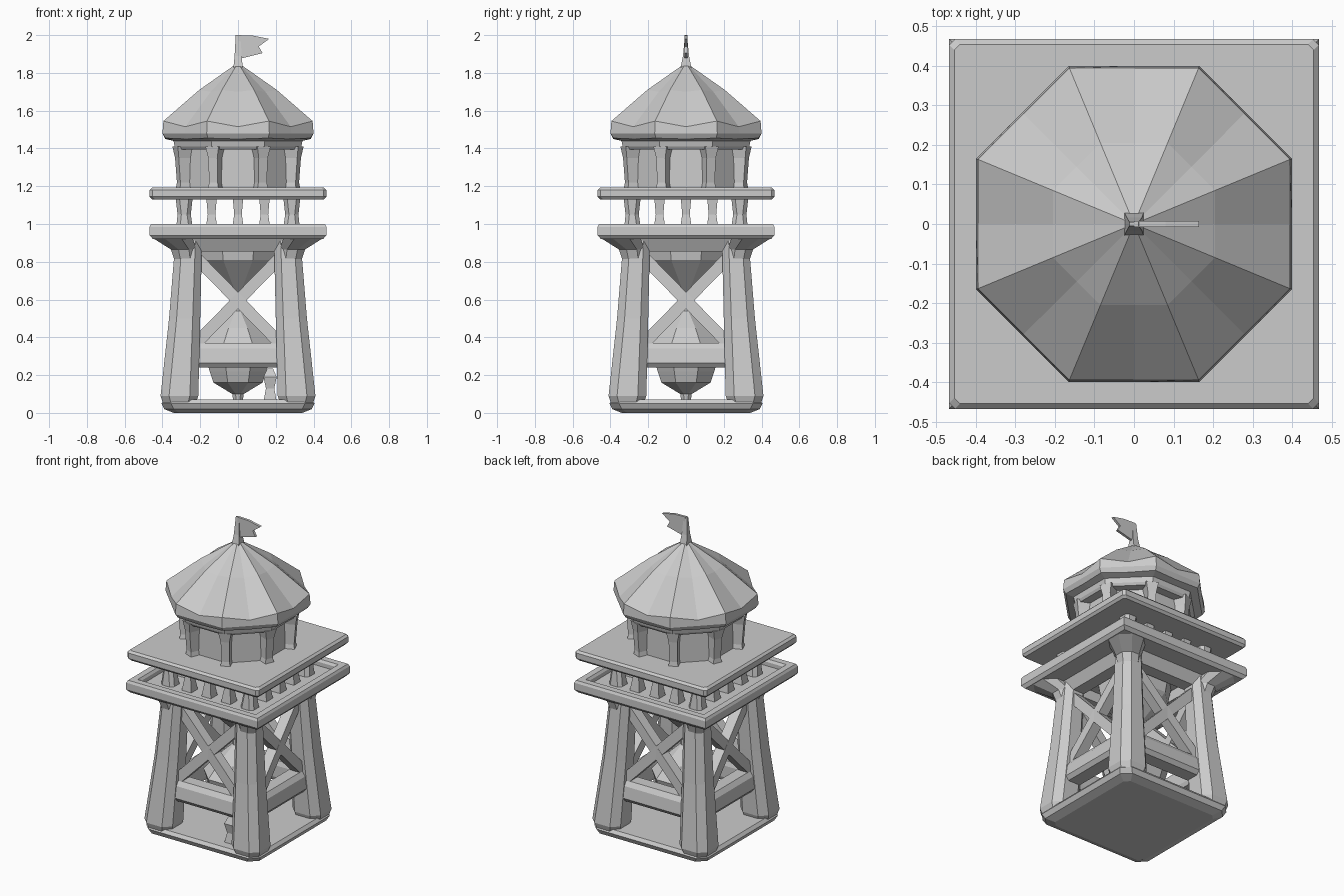
import bpy, bmesh, math
from mathutils import Matrix, Vector

if "Cube" in bpy.data.objects:
    bpy.data.objects.remove(bpy.data.objects["Cube"])


def finish(name, bm, mat=Matrix()):
    bmesh.ops.recalc_face_normals(bm, faces=bm.faces)
    me = bpy.data.meshes.new(name)
    bm.to_mesh(me)
    bm.free()
    me.transform(mat)
    ob = bpy.data.objects.new(name, me)
    bpy.context.collection.objects.link(ob)
    return ob


def loft(name, rings, mat=Matrix()):
    """Skin a stack of closed rings and cap both ends."""
    bm = bmesh.new()
    vs = [[bm.verts.new(p) for p in r] for r in rings]
    n = len(rings[0])
    for a, b in zip(vs, vs[1:]):
        for i in range(n):
            j = (i + 1) % n
            bm.faces.new((a[i], a[j], b[j], b[i]))
    bm.faces.new(vs[0][::-1])
    bm.faces.new(vs[-1])
    return finish(name, bm, mat)


def octagon(apothem, z):
    r = apothem / math.cos(math.pi / 8)
    return [(r * math.cos(math.pi / 8 + k * math.pi / 4),
             r * math.sin(math.pi / 8 + k * math.pi / 4), z) for k in range(8)]


def scalloped(apothem, z, sag):
    """Octagon with extra mid-edge points that sag below the corners."""
    pts = []
    for k in range(16):
        corner = k % 2 == 1
        r = apothem / math.cos(math.pi / 8) if corner else apothem
        a = k * math.pi / 8
        pts.append((r * math.cos(a), r * math.sin(a), z if corner else z - sag))
    return pts


def rect(x0, x1, y0, y1, z, c=0.0):
    """Rectangle ring with chamfered corners."""
    if c == 0:
        return [(x0, y0, z), (x1, y0, z), (x1, y1, z), (x0, y1, z)]
    return [(x0 + c, y0, z), (x1 - c, y0, z), (x1, y0 + c, z), (x1, y1 - c, z),
            (x1 - c, y1, z), (x0 + c, y1, z), (x0, y1 - c, z), (x0, y0 + c, z)]


def square(h, z, c=0.0):
    return rect(-h, h, -h, h, z, c)


def bar(name, a, b, w, d, mat=Matrix()):
    """Rectangular timber from a to b: w wide, d deep."""
    a, b = Vector(a), Vector(b)
    t = (b - a).normalized()
    side = t.cross(Vector((0, 1, 0))).normalized()
    dep = t.cross(side).normalized()
    ring = lambda p: [p + side * sx * w / 2 + dep * sy * d / 2
                      for sx, sy in ((-1, -1), (1, -1), (1, 1), (-1, 1))]
    return loft(name, [ring(a), ring(b)], mat)


quarter = [Matrix.Rotation(k * math.pi / 2, 4, 'Z') for k in range(4)]

# Base slab with softened edges
loft("base", [square(0.34, 0, 0.03), square(0.39, 0.02, 0.05),
              square(0.405, 0.05, 0.05), square(0.39, 0.07, 0.05)])

for k, m in enumerate(quarter):
    # Tapered corner legs and flared brackets
    loft(f"leg_{k}", [rect(0.23, 0.39, 0.23, 0.39, 0.03, 0.04),
                      rect(0.21, 0.41, 0.21, 0.41, 0.09, 0.045),
                      rect(0.20, 0.365, 0.20, 0.365, 0.5, 0.04),
                      rect(0.19, 0.33, 0.19, 0.33, 0.93, 0.035)], m)
    loft(f"bracket_{k}", [rect(0.22, 0.33, 0.22, 0.33, 0.79, 0.03),
                          rect(0.22, 0.355, 0.22, 0.355, 0.865, 0.04),
                          rect(0.24, 0.45, 0.24, 0.45, 0.925, 0.06)], m)
    # Top and lower beams on each side
    loft(f"top_beam_{k}", [rect(-0.23, 0.23, -0.30, -0.22, 0.855),
                           rect(-0.25, 0.25, -0.34, -0.22, 0.93)], m)
    loft(f"lower_beam_{k}", [rect(-0.21, 0.21, -0.325, -0.24, 0.24),
                             rect(-0.22, 0.22, -0.345, -0.23, 0.265),
                             rect(-0.22, 0.22, -0.335, -0.23, 0.34),
                             rect(-0.20, 0.20, -0.315, -0.24, 0.37)], m)
    # Crossed braces
    for s in (-1, 1):
        bar(f"brace_{k}_{s}", (-0.225 * s, -0.285, 0.365), (0.225 * s, -0.26, 0.825),
            0.062, 0.065, m)
    # Lower platform rim
    loft(f"platform_rim_{k}", [rect(-0.45, 0.45, -0.45, -0.41, 0.92),
                               rect(-0.468, 0.468, -0.468, -0.41, 0.94),
                               rect(-0.468, 0.468, -0.468, -0.41, 0.985),
                               rect(-0.46, 0.46, -0.46, -0.42, 1.0)], m)
    # Balusters: one corner post and three spindles per side
    loft(f"corner_post_{k}", [rect(0.235, 0.33, 0.235, 0.33, 0.95, 0.02),
                              rect(0.25, 0.32, 0.25, 0.32, 1.05, 0.02),
                              rect(0.24, 0.33, 0.24, 0.33, 1.14, 0.02)], m)
    for i, x in enumerate((-0.14, 0, 0.14)):
        loft(f"baluster_{k}_{i}", [rect(x - w, x + w, -0.29 - w, -0.29 + w, z)
                                   for w, z in ((0.035, 0.95), (0.02, 1.05), (0.028, 1.14))], m)

# Platform floor and upper deck
loft("platform_floor", [square(0.43, 0.92), square(0.43, 0.96)])
loft("upper_deck", [square(0.455, 1.13, 0.015), square(0.468, 1.145, 0.015),
                    square(0.468, 1.18, 0.015), square(0.455, 1.193, 0.015)])

# Pinched vessel hanging inside the frame
loft("inner_vessel", [octagon(r, z) for r, z in
                      ((0.025, 0.06), (0.03, 0.10), (0.13, 0.16), (0.15, 0.22),
                       (0.19, 0.36), (0.12, 0.45), (0.03, 0.54), (0.025, 0.63),
                       (0.19, 0.81), (0.21, 0.93))])

# Small peg standing on the base
loft("base_peg", [rect(0.17 - w, 0.17 + w, -0.30 - w, -0.30 + w, z)
                  for w, z in ((0.035, 0.06), (0.022, 0.13), (0.035, 0.19), (0.015, 0.235))])

# Octagonal cupola: wall, header and posts
loft("cupola_wall", [octagon(0.275, 1.18), octagon(0.27, 1.45)])
loft("cupola_header", [octagon(0.325, 1.395), octagon(0.335, 1.41), octagon(0.345, 1.455)])
for k in range(8):
    m = Matrix.Rotation(math.pi / 8 + k * math.pi / 4, 4, 'Z')
    loft(f"cupola_post_{k}", [rect(0.27, 0.345, -0.032, 0.032, 1.18),
                              rect(0.27, 0.34, -0.024, 0.024, 1.22),
                              rect(0.27, 0.35, -0.026, 0.026, 1.35),
                              rect(0.27, 0.36, -0.038, 0.038, 1.41)], m)

# Faceted roof with gently sagging eaves
loft("roof", [scalloped(a, z, s) for a, z, s in
              ((0.34, 1.44, 0.0), (0.385, 1.455, 0.005), (0.40, 1.48, 0.0),
               (0.395, 1.545, 0.03), (0.205, 1.71, 0.01), (0.02, 1.84, 0.0))])

# Flagpole and swallow-tailed flag
loft("flagpole", [rect(-0.025, 0.025, -0.03, 0.03, 1.82),
                  rect(-0.018, 0.02, -0.016, 0.016, 1.89),
                  rect(-0.012, 0.012, -0.005, 0.005, 2.0)])
outline = [(0, 2.0), (0.08, 1.997), (0.165, 1.98), (0.11, 1.94), (0.13, 1.905), (0.01, 1.875)]
loft("flag", [[(x, y, z) for x, z in outline] for y in (-0.008, 0.008)])
